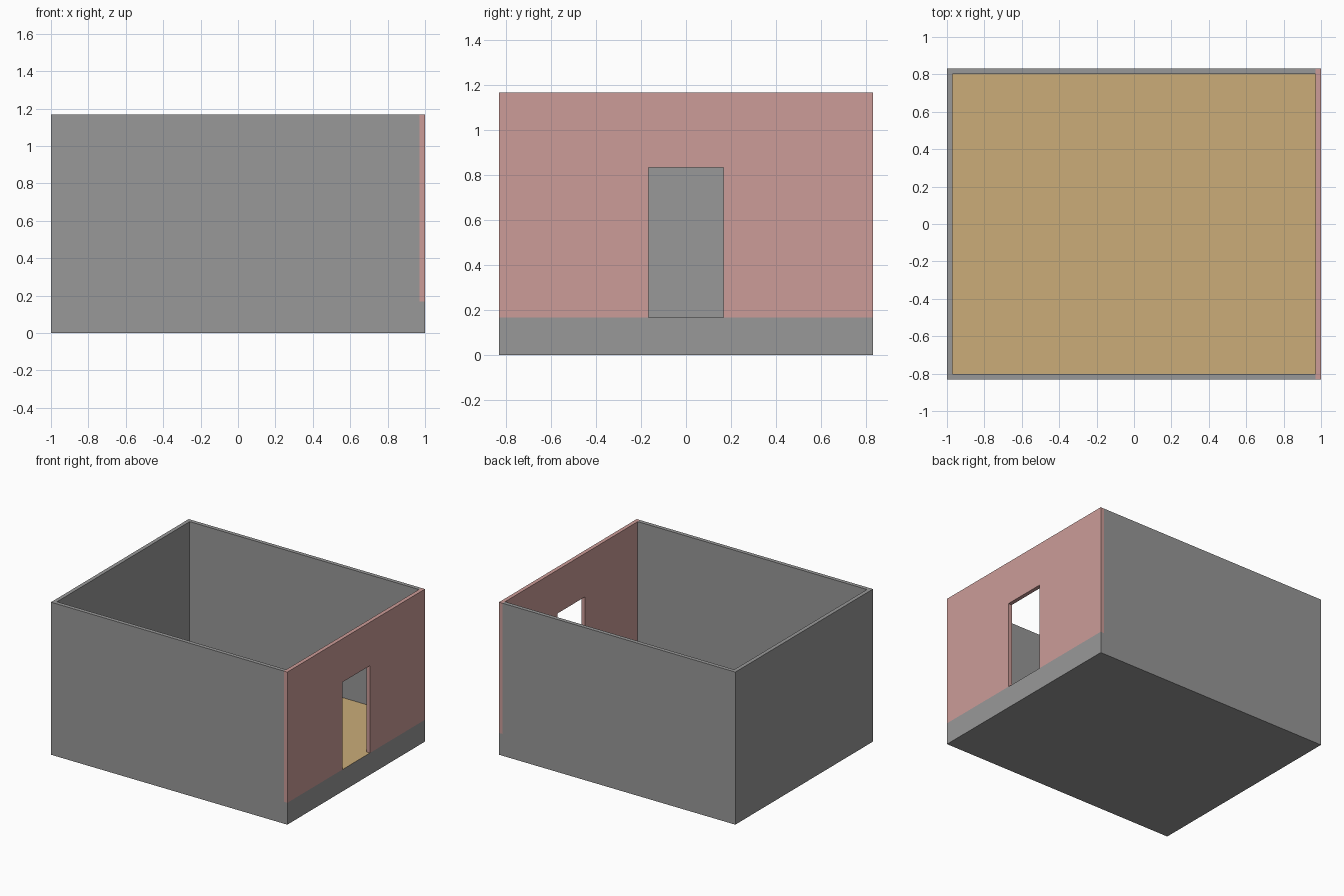
import bpy

if "Cube" in bpy.data.objects:
    bpy.data.objects.remove(bpy.data.objects["Cube"])

W, D, H = 1.0, 0.832, 1.167      # half width, half depth, full height
T, B = 0.03, 0.167               # wall thickness, base height
DOOR, DOOR_TOP = 0.167, 0.835    # door half width, lintel height


def material(name, rgb):
    m = bpy.data.materials.new(name)
    m.diffuse_color = (*rgb, 1)
    m.use_nodes = True
    m.node_tree.nodes["Principled BSDF"].inputs["Base Color"].default_value = m.diffuse_color
    return m


grey = material("grey plaster", (0.314, 0.314, 0.314))
pink = material("pink wall", (0.604, 0.333, 0.314))
tan = material("tan floor", (0.597, 0.413, 0.191))


def prism(name, outline, to_xyz, lo, hi, mat):
    """Extrude a closed 2D outline between two levels."""
    n = len(outline)
    verts = [to_xyz(a, b, lo) for a, b in outline] + [to_xyz(a, b, hi) for a, b in outline]
    faces = [list(range(n))[::-1], list(range(n, 2 * n))]
    faces += [[i, (i + 1) % n, n + (i + 1) % n, n + i] for i in range(n)]
    mesh = bpy.data.meshes.new(name)
    mesh.from_pydata(verts, [], faces)
    mesh.materials.append(mat)
    ob = bpy.data.objects.new(name, mesh)
    bpy.context.collection.objects.link(ob)
    return ob


def plan(x, y, z):
    return (x, y, z)


def side(y, z, x):
    return (x, y, z)


# Base slab, with its top face coloured as the floor and door sill
base = prism("base_and_floor", [(-W, -D), (W, -D), (W, D), (-W, D)], plan, 0, B, grey)
base.data.materials.append(tan)
for p in base.data.polygons:
    if p.normal.z > 0.9:
        p.material_index = 1

# Front, left and back walls as one U-shaped run
inner = W - T
prism("grey_walls", [(inner, -D), (inner, -D + T), (-W + T, -D + T), (-W + T, D - T),
                     (inner, D - T), (inner, D), (-W, D), (-W, -D)], plan, B, H, grey)

# Right wall with the doorway cut out of its profile
prism("doorway_wall", [(-D, B), (-DOOR, B), (-DOOR, DOOR_TOP), (DOOR, DOOR_TOP),
                       (DOOR, B), (D, B), (D, H), (-D, H)], side, inner, W, pink)
